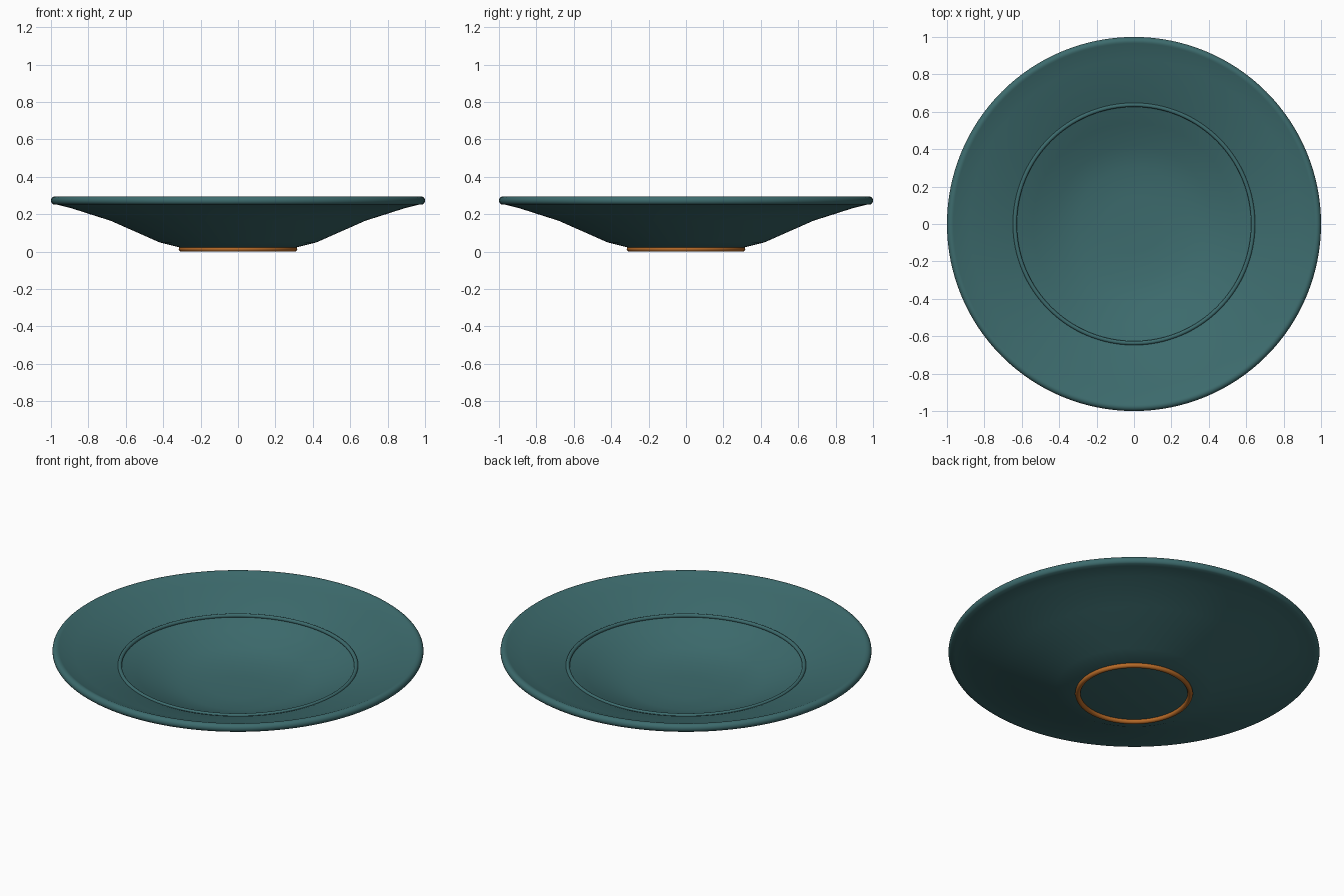
import bpy, bmesh, math

cube = bpy.data.objects.get("Cube")
if cube:
    bpy.data.objects.remove(cube, do_unlink=True)

SEGMENTS = 128


def material(name, rgb):
    mat = bpy.data.materials.new(name)
    mat.use_nodes = True
    color = (*rgb, 1.0)
    mat.diffuse_color = color
    mat.node_tree.nodes["Principled BSDF"].inputs["Base Color"].default_value = color
    return mat


def lathe(name, profile, mat, closed=False):
    """Spin an (r, z) profile around the z axis."""
    bm = bmesh.new()
    verts = [bm.verts.new((r, 0, z)) for r, z in profile]
    pairs = list(zip(verts, verts[1:]))
    if closed:
        pairs.append((verts[-1], verts[0]))
    edges = [bm.edges.new(pair) for pair in pairs]
    bmesh.ops.spin(bm, geom=verts + edges, cent=(0, 0, 0), axis=(0, 0, 1),
                   angle=math.tau, steps=SEGMENTS)
    bmesh.ops.remove_doubles(bm, verts=bm.verts, dist=0.0001)
    bmesh.ops.recalc_face_normals(bm, faces=bm.faces)
    mesh = bpy.data.meshes.new(name)
    bm.to_mesh(mesh)
    bm.free()
    mesh.materials.append(mat)
    obj = bpy.data.objects.new(name, mesh)
    bpy.context.collection.objects.link(obj)
    bpy.ops.object.select_all(action="DESELECT")
    obj.select_set(True)
    bpy.context.view_layer.objects.active = obj
    bpy.ops.object.shade_smooth_by_angle(angle=math.radians(40))
    return obj


def ring(name, radius, z, thickness, mat, sides=16):
    """Round bead running around the plate."""
    steps = [math.tau * i / sides for i in range(sides)]
    circle = [(radius + thickness * math.cos(a), z + thickness * math.sin(a)) for a in steps]
    return lathe(name, circle, mat, closed=True)


teal = material("teal glaze", (0.046, 0.147, 0.153))
copper = material("copper foot", (0.46, 0.14, 0.02))

# Plate body: underside, rounded lip, then the dished upper surface
underside = [(0, 0.02), (0.3, 0.02), (0.42, 0.05), (0.68, 0.165), (0.89, 0.232), (0.965, 0.251)]
lip = [(0.977 + 0.023 * math.cos(a), 0.273 + 0.023 * math.sin(a))
       for a in (math.radians(d) for d in range(-60, 121, 20))]
upper = [(0.94, 0.282), (0.88, 0.264), (0.68, 0.202), (0.54, 0.144), (0.42, 0.094), (0.3, 0.064), (0.15, 0.056), (0, 0.054)]
lathe("plate_body", underside + lip + upper, teal)

# Raised bead between the well and the border
ring("well_bead", 0.637, 0.187, 0.011, teal)

# Foot ring underneath
ring("foot_ring", 0.303, 0.014, 0.014, copper)
